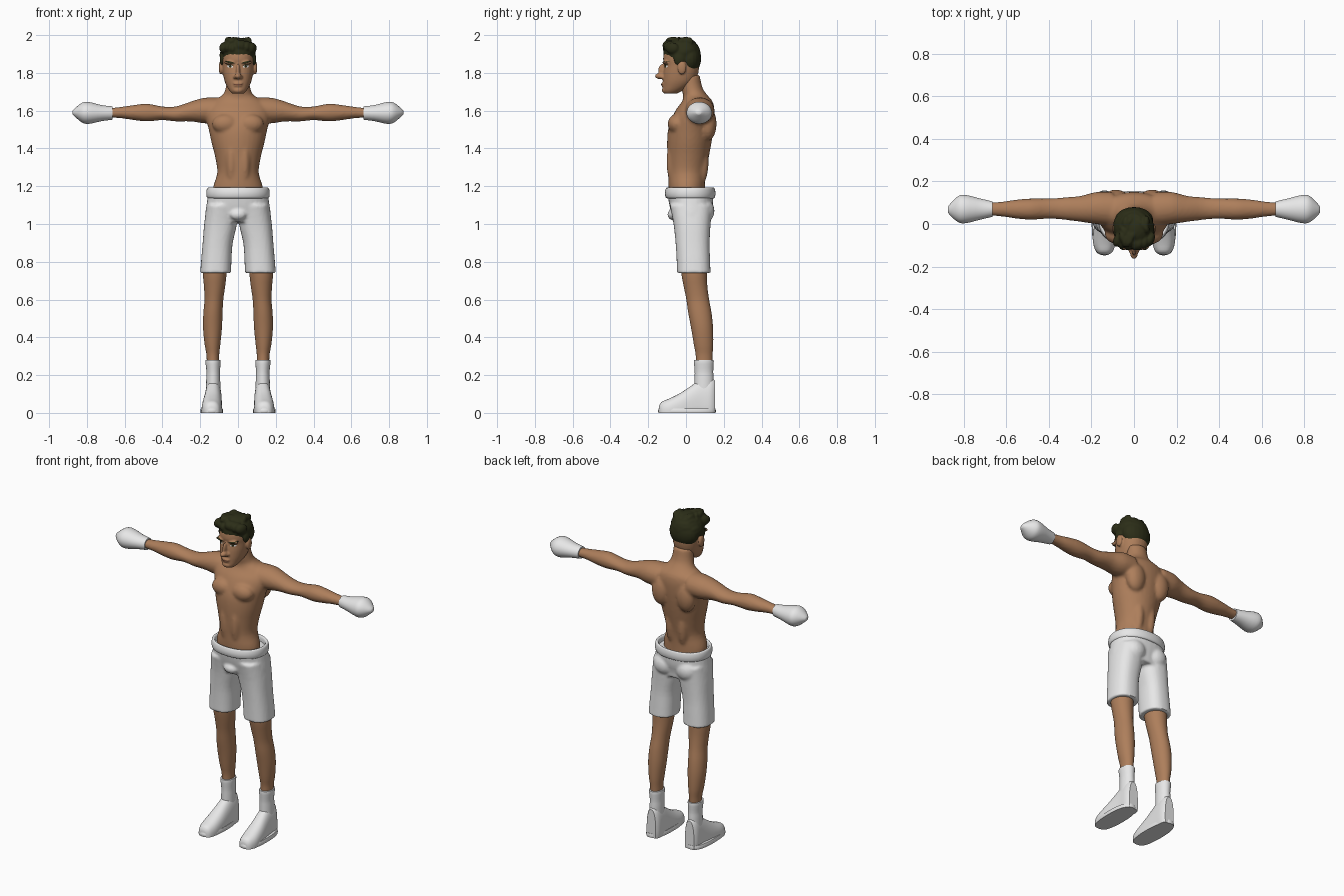
import bpy, bmesh, math, random
from mathutils import Matrix, Vector
from mathutils.bvhtree import BVHTree

random.seed(4)
if "Cube" in bpy.data.objects:
    bpy.data.objects.remove(bpy.data.objects["Cube"])


def material(name, color):
    mat = bpy.data.materials.new(name)
    mat.use_nodes = True
    mat.diffuse_color = (*color, 1)
    shader = next(n for n in mat.node_tree.nodes if n.type == 'BSDF_PRINCIPLED')
    shader.inputs["Base Color"].default_value = (*color, 1)
    shader.inputs["Roughness"].default_value = 0.8
    return mat


SKIN = material("skin brown", (0.42, 0.21, 0.105))
WHITE = material("cloth white", (0.8, 0.8, 0.8))
HAIR = material("hair black", (0.025, 0.027, 0.009))
LIPS = material("lip brown", (0.2, 0.08, 0.045))


def spline(p, q, r, s, t):
    """Catmull-Rom blend between q and r."""
    return 0.5 * (2*q + (r-p)*t + (2*p-5*q+4*r-s)*t*t + (3*q-p-3*r+s)*t**3)


def loft(bm, axis, rows, side=1, power=2.0, sides=32, steps=3):
    """Skin closed rings; each row is position, low/high, low/high."""
    fine = []
    for i in range(len(rows) - 1):
        quad = [rows[max(i-1, 0)], rows[i], rows[i+1], rows[min(i+2, len(rows)-1)]]
        for k in range(steps):
            fine.append([spline(*v, k / steps) for v in zip(*quad)])
    fine.append(rows[-1])
    rings = []
    for t, a0, a1, b0, b1 in fine:
        ring = []
        for k in range(sides):
            ang = math.tau * k / sides
            c, s = math.cos(ang), math.sin(ang)
            a = (a0+a1)/2 + (a1-a0)/2 * math.copysign(abs(c)**(2/power), c)
            b = (b0+b1)/2 + (b1-b0)/2 * math.copysign(abs(s)**(2/power), s)
            x, y, z = {'x': (t, a, b), 'y': (a, t, b), 'z': (a, b, t)}[axis]
            ring.append(bm.verts.new((x * side, y, max(z, 0))))
        rings.append(ring)
    for low, high in zip(rings, rings[1:]):
        for k in range(sides):
            j = (k + 1) % sides
            bm.faces.new((low[k], low[j], high[j], high[k]))
    bm.faces.new(rings[0])
    bm.faces.new(rings[-1])


def centred(rows):
    return [(z, -w, w, front, back) for z, w, front, back in rows]


def blob(bm, place, size, turn=0.0):
    mat = Matrix.Translation(place) @ Matrix.Rotation(turn, 4, 'Z') @ Matrix.Diagonal((*size, 1))
    bmesh.ops.create_uvsphere(bm, u_segments=20, v_segments=14, radius=1, matrix=mat)


def blob_pair(bm, place, size):
    for side in (1, -1):
        blob(bm, (place[0] * side, place[1], place[2]), size)


def finish(name, bm, mat, voxel=0.0, smooth=0):
    """Make an object, optionally fusing its overlapping volumes."""
    bmesh.ops.recalc_face_normals(bm, faces=bm.faces)
    mesh = bpy.data.meshes.new(name)
    bm.to_mesh(mesh)
    bm.free()
    obj = bpy.data.objects.new(name, mesh)
    bpy.context.collection.objects.link(obj)
    if voxel:
        mod = obj.modifiers.new("fuse", 'REMESH')
        mod.mode = 'VOXEL'
        mod.voxel_size = voxel
        if smooth:
            relax = obj.modifiers.new("relax", 'SMOOTH')
            relax.iterations = smooth
        graph = bpy.context.evaluated_depsgraph_get()
        mesh = bpy.data.meshes.new_from_object(obj.evaluated_get(graph))
        obj.modifiers.clear()
        obj.data = mesh
    mesh.materials.clear()
    mesh.materials.append(mat)
    bpy.ops.object.select_all(action='DESELECT')
    obj.select_set(True)
    bpy.context.view_layer.objects.active = obj
    bpy.ops.object.shade_smooth_by_angle(angle=math.radians(50))
    return obj


# Torso, neck and arms fused into one body
bm = bmesh.new()
loft(bm, 'z', centred([
    (1.12, .13, -.08, .1), (1.19, .133, -.092, .1), (1.27, .11, -.095, .105),
    (1.35, .12, -.098, .12), (1.43, .14, -.1, .135), (1.5, .155, -.095, .145),
    (1.56, .17, -.075, .15), (1.61, .17, -.05, .15), (1.65, .14, -.02, .14),
    (1.68, .085, -.015, .115), (1.72, .065, -.025, .088), (1.79, .058, -.03, .072)]))
ARM = [(.1, -.01, .15, 1.53, 1.67), (.18, 0, .15, 1.533, 1.668), (.25, .01, .132, 1.543, 1.648),
       (.33, .02, .125, 1.543, 1.622), (.4, .025, .12, 1.55, 1.622), (.48, .02, .12, 1.543, 1.637),
       (.55, .025, .115, 1.55, 1.63), (.62, .035, .105, 1.56, 1.62), (.71, .042, .098, 1.565, 1.61)]
for side in (1, -1):
    loft(bm, 'x', ARM, side)
blob_pair(bm, (.067, -.05, 1.53), (.07, .047, .052))    # chest
blob_pair(bm, (.085, .115, 1.53), (.06, .047, .09))     # shoulder blades
blob_pair(bm, (.04, .075, 1.33), (.035, .045, .13))     # back muscles
blob_pair(bm, (.035, -.06, 1.33), (.034, .043, .13))    # belly muscles
finish("body", bm, SKIN, 0.009, 4)

# Head with nose, brows, lips, chin and ears
bm = bmesh.new()
loft(bm, 'z', centred([
    (1.69, .03, -.115, -.05), (1.705, .045, -.122, -.02), (1.73, .06, -.122, .02),
    (1.76, .072, -.122, .05), (1.8, .08, -.12, .065), (1.84, .084, -.115, .07),
    (1.87, .085, -.121, .073), (1.91, .083, -.115, .07), (1.95, .07, -.09, .055),
    (1.97, .04, -.06, .03)]), power=2.2)
blob(bm, (0, -.135, 1.783), (.019, .03, .016))
blob(bm, (0, -.124, 1.81), (.011, .024, .038))
blob_pair(bm, (.015, -.124, 1.778), (.011, .014, .01))
blob_pair(bm, (.04, -.107, 1.855), (.034, .015, .009))
blob(bm, (0, -.12, 1.744), (.026, .011, .006))
blob(bm, (0, -.119, 1.732), (.022, .011, .006))
blob(bm, (0, -.112, 1.708), (.026, .016, .016))
blob_pair(bm, (.091, -.022, 1.827), (.011, .024, .036))
head = finish("head", bm, SKIN, 0.005, 2)

# Painted face plates laid onto the head surface
probe = bmesh.new()
probe.from_mesh(head.data)
surface = BVHTree.FromBMesh(probe)


def plate(name, mat, x, z, wide, tall, tilt=0.0, side=1, lift=0.0025):
    bm = bmesh.new()
    bmesh.ops.create_grid(bm, x_segments=8, y_segments=8, size=1)
    for v in bm.verts:
        a, b = v.co.x, v.co.y
        u, w = wide * a * math.sqrt(1 - b*b/2), tall * b * math.sqrt(1 - a*a/2)
        px, pz = (x + u) * side, z + w + tilt * u
        hit = surface.ray_cast(Vector((px, -1, pz)), Vector((0, 1, 0)))[0]
        v.co = (px, (hit.y if hit else -.1) - lift, pz)
    obj = finish(name, bm, mat)
    if obj.data.polygons[0].normal.y > 0:
        obj.data.flip_normals()


for side, label in ((1, "left"), (-1, "right")):
    plate(label + "_eye", WHITE, .042, 1.834, .016, .0065, .1, side)
    plate(label + "_pupil", HAIR, .041, 1.834, .0065, .0065, 0, side, .004)
    plate(label + "_lash", HAIR, .042, 1.8415, .019, .0025, .1, side, .004)
    plate(label + "_eyebrow", HAIR, .043, 1.856, .026, .005, .22, side)
plate("mouth", LIPS, 0, 1.738, .025, .004)
probe.free()

# Hair: cap plus loose wavy locks
bm = bmesh.new()
blob(bm, (0, -.022, 1.905), (.094, .098, .082))
blob(bm, (0, .018, 1.875), (.091, .062, .083))
blob_pair(bm, (.083, -.035, 1.872), (.014, .03, .034))
for k in range(7):                                       # front wave
    x = -.075 + k * .025
    blob(bm, (x, -.09 + 3 * x * x, 1.935 + random.uniform(-.008, .012)),
         (.021, .036, .03), random.uniform(-.5, .5))
for k in range(34):                                      # locks over the crown and back
    ang, rise = random.uniform(-.5, math.pi + .5), random.uniform(.0, 1.25)
    blob(bm, (.084 * math.cos(ang) * math.cos(rise), -.01 + .075 * math.sin(ang) * math.cos(rise),
              1.885 + .085 * math.sin(rise)), (.014, .036, .024), ang)
for k in range(10):
    blob(bm, (random.uniform(-.06, .06), random.uniform(-.08, .03), 1.966), (.017, .034, .024),
         random.uniform(-.6, .6))
finish("hair", bm, HAIR, 0.006, 1)

# Shorts: hips, two legs, seat and front
bm = bmesh.new()
loft(bm, 'z', centred([(1.01, .17, -.06, .125), (1.05, .174, -.075, .13),
                       (1.1, .167, -.088, .142), (1.16, .158, -.098, .145)]), power=2.3)
for side in (1, -1):
    loft(bm, 'z', [(.74, .037, .2, -.047, .13), (.82, .034, .194, -.05, .127),
                   (.9, .028, .187, -.055, .125), (1, .006, .179, -.066, .13),
                   (1.1, 0, .165, -.085, .138)], side, 2.4)
blob_pair(bm, (.075, .085, 1.07), (.072, .066, .07))
blob(bm, (0, -.068, 1.05), (.045, .03, .03))
finish("shorts", bm, WHITE, 0.008, 2)

# Rolled waistband with an open rim
bm = bmesh.new()
loft(bm, 'z', centred([
    (1.135, .152, -.095, .143), (1.14, .164, -.107, .152), (1.163, .168, -.112, .156),
    (1.187, .164, -.107, .152), (1.192, .155, -.1, .145), (1.183, .147, -.095, .138),
    (1.155, .145, -.093, .136)]), power=2.2, sides=48)
finish("waistband", bm, WHITE)

# Limbs and gear, mirrored to both sides
LEG = [(.2, .1, .165, .05, .138), (.3, .1, .166, .052, .14), (.36, .094, .176, .042, .144),
       (.45, .085, .185, .027, .143), (.53, .082, .183, .012, .135), (.6, .078, .177, .002, .122),
       (.67, .068, .18, -.012, .113), (.74, .06, .185, -.025, .11), (.86, .05, .18, -.035, .11)]
SOCK = [(.08, .094, .17, .045, .146), (.18, .094, .168, .046, .146), (.22, .095, .167, .046, .144),
        (.274, .092, .173, .042, .147), (.281, .097, .168, .047, .142)]
SHOE = [(-.143, .12, .16, -.02, .035), (-.13, .1, .178, -.04, .058), (-.09, .087, .192, -.05, .075),
        (-.03, .084, .19, -.06, .105), (.03, .085, .182, -.08, .145), (.08, .086, .176, -.09, .177),
        (.13, .088, .174, -.09, .185), (.153, .1, .162, -.09, .172)]
SOLE = [(0, .08, .198, -.146, .157), (.012, .079, .199, -.148, .158), (.024, .082, .196, -.144, .156)]
GLOVE = [(.665, .034, .106, 1.552, 1.623), (.72, .021, .119, 1.545, 1.629), (.79, .004, .136, 1.53, 1.646),
         (.825, .008, .132, 1.537, 1.642), (.862, .038, .097, 1.567, 1.614), (.875, .055, .08, 1.58, 1.6)]
PARTS = [("leg", 'z', LEG, SKIN, 2.0), ("sock", 'z', SOCK, WHITE, 2.0), ("shoe", 'y', SHOE, WHITE, 2.4),
         ("sole", 'z', SOLE, WHITE, 2.5), ("glove", 'x', GLOVE, WHITE, 2.0)]
for side, label in ((1, "left"), (-1, "right")):
    for part, axis, rows, mat, power in PARTS:
        bm = bmesh.new()
        loft(bm, axis, rows, side, power)
        finish(label + "_" + part, bm, mat)
